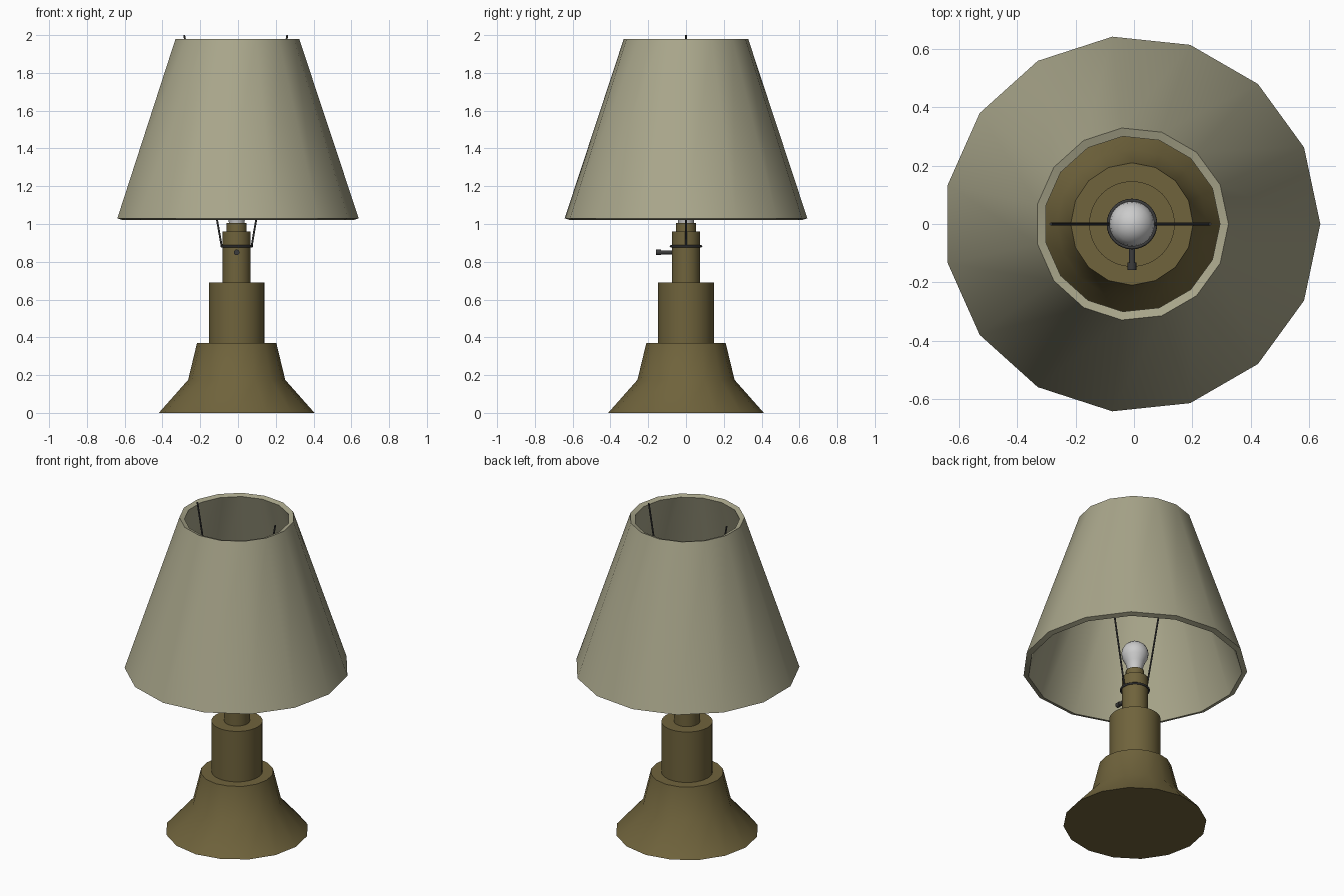
import bpy, math
from mathutils import Vector

if "Cube" in bpy.data.objects:
    bpy.data.objects.remove(bpy.data.objects["Cube"])

CX = -0.007  # lamp axis, offset so the odd-sided shade is centred


def material(name, rgb):
    m = bpy.data.materials.new(name)
    m.diffuse_color = (*rgb, 1)
    m.use_nodes = True
    m.node_tree.nodes["Principled BSDF"].inputs["Base Color"].default_value = m.diffuse_color
    return m


BRASS = material("bronze", (0.16, 0.125, 0.045))
CLOTH = material("shade_cloth", (0.40, 0.385, 0.26))
DARK = material("dark_metal", (0.045, 0.045, 0.045))


def finish(ob, mat, angle=30):
    if mat:
        ob.data.materials.append(mat)
    bpy.ops.object.select_all(action='DESELECT')
    ob.select_set(True)
    bpy.context.view_layer.objects.active = ob
    bpy.ops.object.shade_smooth_by_angle(angle=math.radians(angle))
    return ob


def lathe(name, profile, sides, mat, closed=False):
    """Spin (radius, z) points around the lamp axis; open profiles get caps."""
    verts, faces = [], []
    for r, z in profile:
        for i in range(sides):
            a = 2 * math.pi * i / sides
            verts.append((r * math.cos(a), r * math.sin(a), z))
    n = len(profile)
    for k in range(n if closed else n - 1):
        a, b = k * sides, ((k + 1) % n) * sides
        for i in range(sides):
            j = (i + 1) % sides
            faces.append((a + i, a + j, b + j, b + i))
    if not closed:
        faces.append(tuple(reversed(range(sides))))
        faces.append(tuple(range((n - 1) * sides, n * sides)))
    me = bpy.data.meshes.new(name)
    me.from_pydata(verts, [], faces)
    ob = bpy.data.objects.new(name, me)
    ob.location.x = CX
    bpy.context.collection.objects.link(ob)
    return finish(ob, mat)


def rod(name, p, q, radius, mat, sides=8):
    p, q = Vector(p), Vector(q)
    bpy.ops.mesh.primitive_cylinder_add(vertices=sides, radius=radius,
                                        depth=(q - p).length, location=(p + q) / 2)
    ob = bpy.context.object
    ob.name = name
    ob.rotation_euler = (q - p).to_track_quat('Z', 'Y').to_euler()
    return finish(ob, mat, 50)


# Flared foot and stepped stem
lathe("foot", [(0.412, 0), (0.257, 0.175), (0.21, 0.37)], 16, BRASS)
lathe("stem", [(0.147, 0.36), (0.147, 0.69)], 32, BRASS)
lathe("socket", [(0.074, 0.68), (0.074, 0.96), (0.053, 0.96), (0.053, 1.005)], 32, BRASS)

# Bulb: tapered neck into a round head
head = [(0.078 * math.cos(math.radians(a)), 1.12 + 0.078 * math.sin(math.radians(a)))
        for a in (-20, 0, 20, 40, 60, 75, 87)]
lathe("bulb", [(0.04, 0.99), (0.043, 1.02), (0.056, 1.06)] + head, 24, None)

# Thick fifteen-sided shade, open at both ends
lathe("shade", [(0.646, 1.03), (0.331, 1.98), (0.302, 1.97), (0.616, 1.02)],
      15, CLOTH, closed=True)

# Shade carrier: ring and two leaning wires
bpy.ops.mesh.primitive_torus_add(location=(CX, 0, 0.882), major_radius=0.081,
                                 minor_radius=0.006, major_segments=32, minor_segments=8)
bpy.context.object.name = "carrier_ring"
finish(bpy.context.object, DARK, 60)
for side, label in ((-1, "left"), (1, "right")):
    rod(label + "_wire", (CX + side * 0.079, 0, 0.88),
        (CX - 0.005 + side * 0.273, 0, 2.0), 0.005, DARK)

# Switch: short stem and knob on the front
rod("switch_stem", (CX, -0.06, 0.85), (CX, -0.14, 0.85), 0.011, DARK, 12)
rod("switch_knob", (CX, -0.132, 0.85), (CX, -0.158, 0.85), 0.015, DARK, 12)
